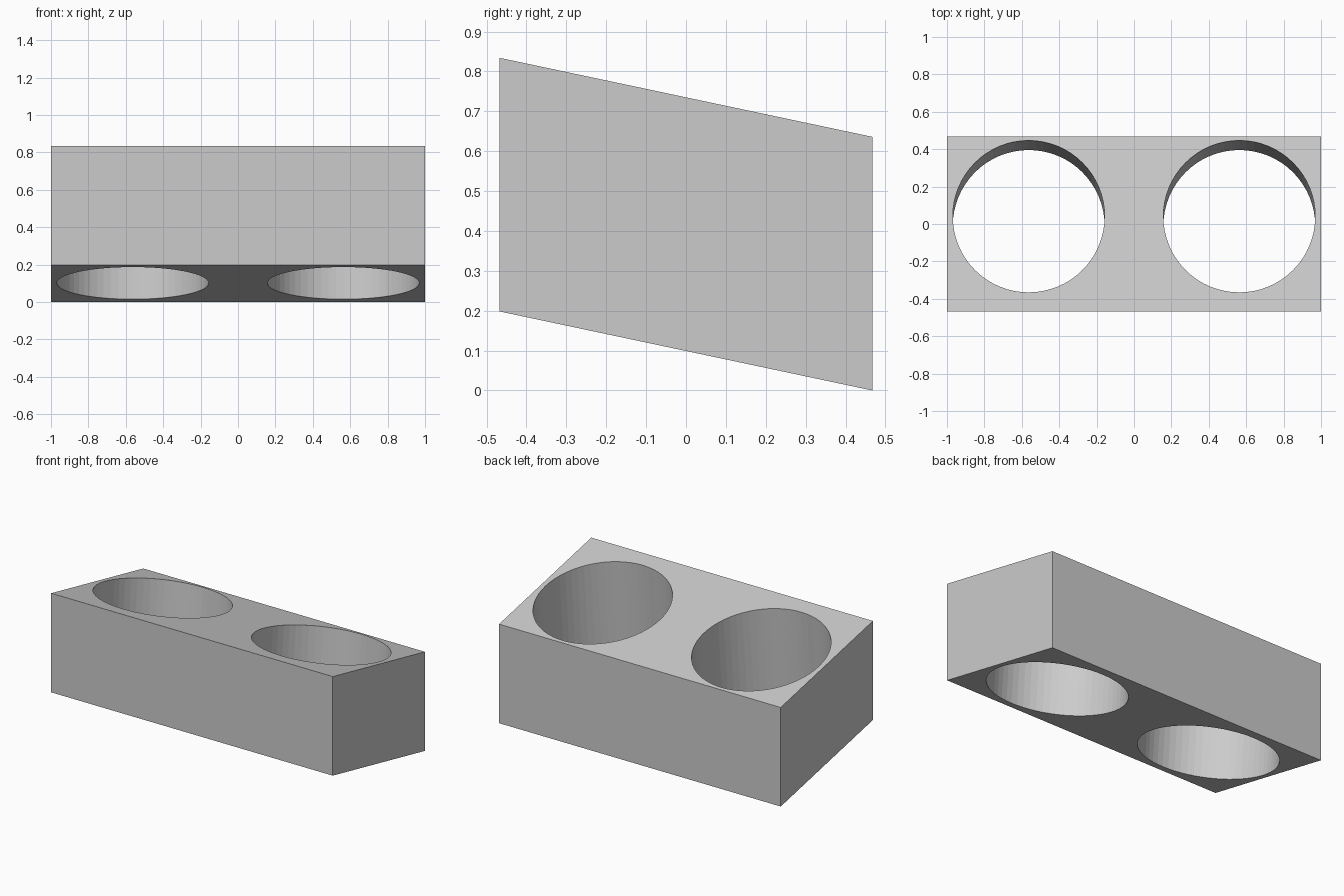
import bpy
import bmesh

WIDTH, DEPTH, HEIGHT = 2.0, 0.935, 0.636
SLOPE = 0.212        # fall of the top and bottom towards the back
LEAN = 0.08          # backward lean of the holes
HOLE_X, HOLE_RADIUS = 0.563, 0.406

if "Cube" in bpy.data.objects:
    bpy.data.objects.remove(bpy.data.objects["Cube"])

grey = bpy.data.materials.new("plain grey")
grey.use_nodes = True
colour = (0.6, 0.6, 0.6, 1)
grey.diffuse_color = colour
grey.node_tree.nodes["Principled BSDF"].inputs["Base Color"].default_value = colour


def make_object(name, bm, lean=0.0, offset=0.0):
    """Shear the mesh and link it as an object."""
    for v in bm.verts:
        v.co.y += offset + lean * v.co.z
        v.co.z += SLOPE * (DEPTH / 2 - v.co.y) + HEIGHT / 2
    mesh = bpy.data.meshes.new(name)
    bm.to_mesh(mesh)
    bm.free()
    mesh.materials.append(grey)
    obj = bpy.data.objects.new(name, mesh)
    bpy.context.collection.objects.link(obj)
    return obj


# Slanted block
bm = bmesh.new()
bmesh.ops.create_cube(bm, size=1)
bmesh.ops.scale(bm, vec=(WIDTH, DEPTH, HEIGHT), verts=bm.verts)
block = make_object("slanted_block", bm)

# Two leaning through holes
for side, name in ((-1, "right_hole_cutter"), (1, "left_hole_cutter")):
    bm = bmesh.new()
    bmesh.ops.create_cone(bm, cap_ends=True, segments=64, radius1=HOLE_RADIUS,
                          radius2=HOLE_RADIUS, depth=HEIGHT + 0.2)
    bmesh.ops.translate(bm, vec=(side * HOLE_X, 0, 0), verts=bm.verts)
    cutter = make_object(name, bm, LEAN, 0.015)
    cutter.hide_render = True

    cut = block.modifiers.new(name, "BOOLEAN")
    cut.operation = "DIFFERENCE"
    cut.solver = "EXACT"
    cut.object = cutter
    bpy.context.view_layer.objects.active = block
    bpy.ops.object.modifier_apply(modifier=cut.name)
    bpy.data.objects.remove(cutter)
